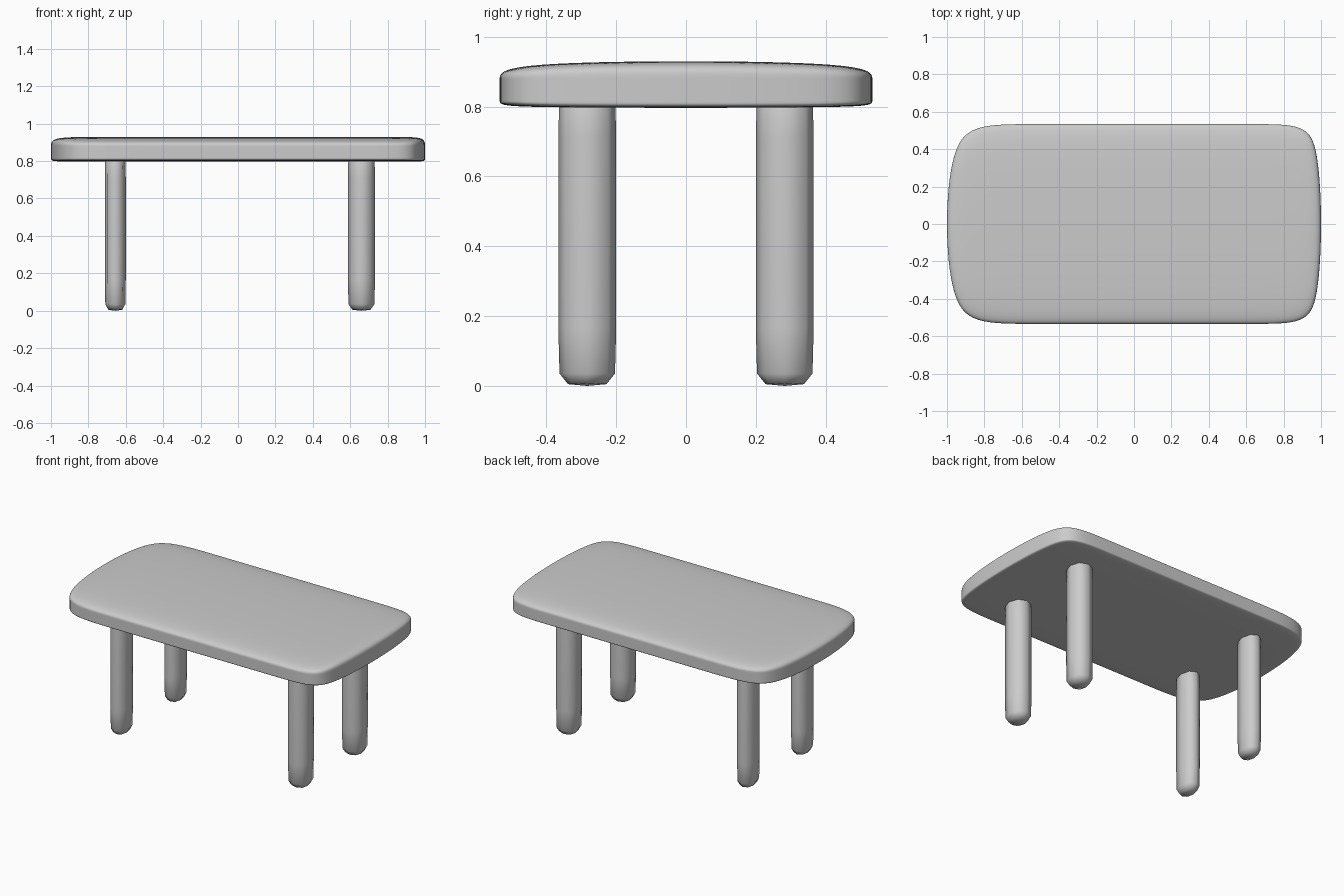
import bpy

cube = bpy.data.objects.get("Cube")
if cube:
    bpy.data.objects.remove(cube, do_unlink=True)

grey = bpy.data.materials.new("plain_grey")
grey.use_nodes = True
colour = (0.6, 0.6, 0.6, 1.0)
grey.diffuse_color = colour
grey.node_tree.nodes["Principled BSDF"].inputs["Base Color"].default_value = colour


def rounded_box(name, xs, ys, zs, levels):
    """Box cage with support loops at the given coordinates, then subdivided."""
    index, verts, faces = {}, [], []

    def vert(co):
        if co not in index:
            index[co] = len(verts)
            verts.append(co)
        return index[co]

    axes = (xs, ys, zs)
    for n in range(3):
        u, v = (n + 1) % 3, (n + 2) % 3
        for end in (0, -1):
            for i in range(len(axes[u]) - 1):
                for j in range(len(axes[v]) - 1):
                    quad = []
                    for di, dj in ((0, 0), (1, 0), (1, 1), (0, 1)):
                        co = [0, 0, 0]
                        co[n] = axes[n][end]
                        co[u], co[v] = axes[u][i + di], axes[v][j + dj]
                        quad.append(vert(tuple(co)))
                    faces.append(quad if end else quad[::-1])
    mesh = bpy.data.meshes.new(name)
    mesh.from_pydata(verts, [], faces)
    mesh.materials.append(grey)
    mesh.shade_smooth()
    obj = bpy.data.objects.new(name, mesh)
    bpy.context.collection.objects.link(obj)
    sub = obj.modifiers.new("rounding", "SUBSURF")
    sub.levels = sub.render_levels = levels
    return obj


# Tabletop: softer corners on the right end, tight lower edge, domed upper edge
rounded_box("tabletop", (-1.012, -0.72, 0.835, 1.007), (-0.534, 0.534),
            (0.796, 0.808, 0.88, 0.932), 4)

# Legs: eight-sided pillars with chamfered feet, tops sunk into the tabletop
for side, x, half_x in (("right", -0.656, 0.061), ("left", 0.66, 0.079)):
    for end, y in (("front", -0.283), ("back", 0.283)):
        rounded_box(f"{end}_{side}_leg", (x - half_x, x + half_x),
                    (y - 0.0905, y + 0.0905), (-0.004, 0.04, 0.84, 0.88), 1)
